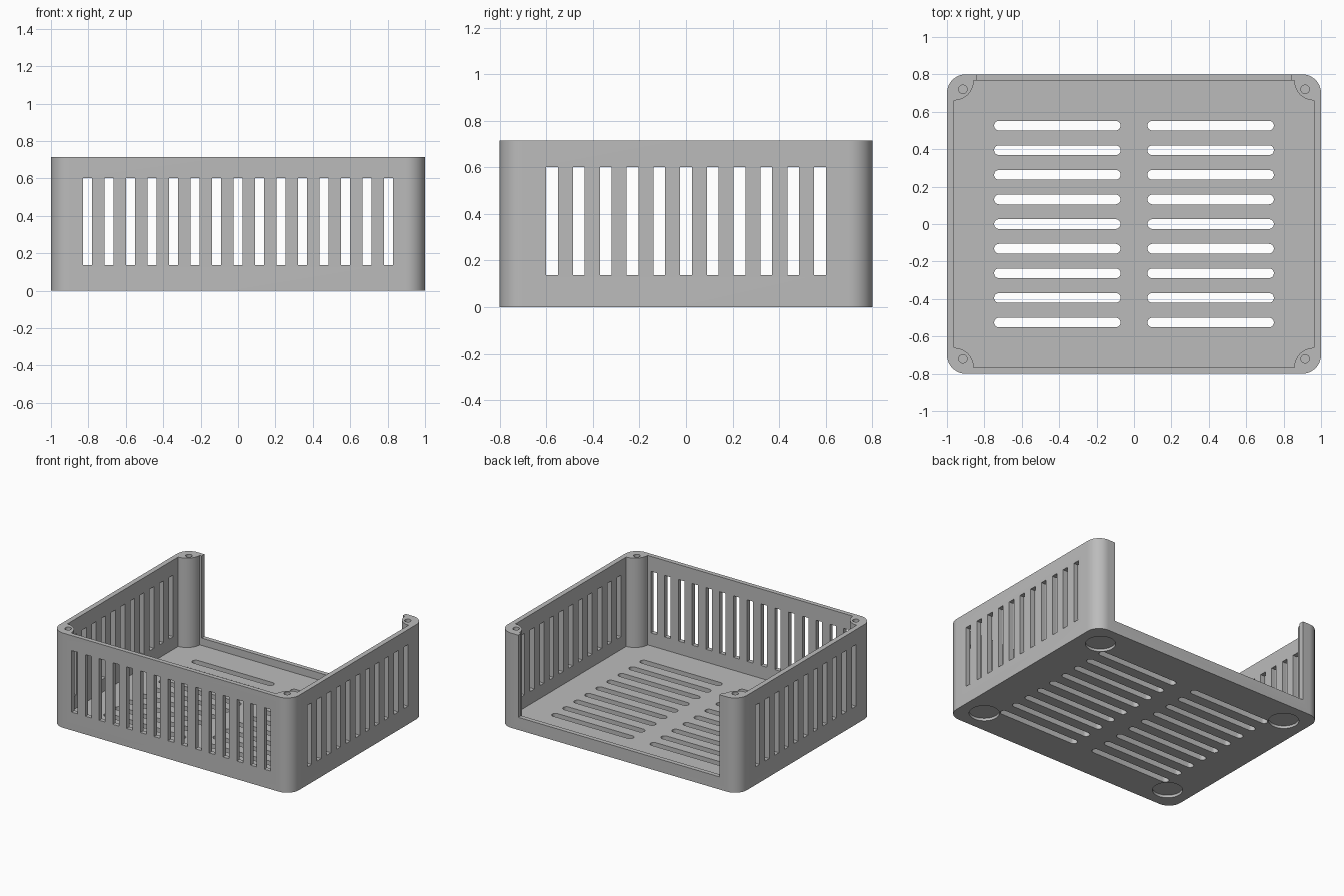
import bpy, bmesh, math

default = bpy.data.objects.get("Cube")
if default:
    bpy.data.objects.remove(default, do_unlink=True)

HALF_X, HALF_Y, HEIGHT = 1.0, 0.8, 0.715
WALL, FLOOR = 0.038, 0.04
CORNERS = ((1, 1), (-1, 1), (-1, -1), (1, -1))

grey = bpy.data.materials.new("plain grey")
grey.use_nodes = True
grey.diffuse_color = (0.5, 0.5, 0.5, 1)
grey.node_tree.nodes["Principled BSDF"].inputs["Base Color"].default_value = (0.5, 0.5, 0.5, 1)


def arc(cx, cy, r, start, end, steps):
    return [(cx + r * math.cos(math.radians(start + (end - start) * i / steps)),
             cy + r * math.sin(math.radians(start + (end - start) * i / steps)))
            for i in range(steps + 1)]


def rounded(cx, cy, hx, hy, r, steps=12):
    """Rectangle outline with convex round corners."""
    pts = []
    for i, (sx, sy) in enumerate(CORNERS):
        pts += arc(cx + sx * (hx - r), cy + sy * (hy - r), r, 90 * i, 90 * i + 90, steps)
    return pts


def slot_outline(cx, cy, hx, r):
    """Horizontal slot with half-round ends."""
    return arc(cx + hx - r, cy, r, -90, 90, 10) + arc(cx - hx + r, cy, r, 90, 270, 10)


def scooped(hx, hy, r, steps=16):
    """Rectangle outline whose corners are scooped inward, leaving round posts."""
    pts = []
    for i, (sx, sy) in enumerate(CORNERS):
        pts += arc(sx * hx, sy * hy, r, 270 + 90 * i, 180 + 90 * i, steps)
    return pts


def circle(cx, cy, r, steps=32):
    return arc(cx, cy, r, 0, 360, steps)[:-1]


def prism(bm, outline, z0, z1):
    bottom = [bm.verts.new((x, y, z0)) for x, y in outline]
    top = [bm.verts.new((x, y, z1)) for x, y in outline]
    bm.faces.new(bottom[::-1])
    bm.faces.new(top)
    for i in range(len(outline)):
        j = (i + 1) % len(outline)
        bm.faces.new((bottom[i], bottom[j], top[j], top[i]))


def block(bm, x0, x1, y0, y1, z0, z1):
    prism(bm, [(x0, y0), (x1, y0), (x1, y1), (x0, y1)], z0, z1)


def finish(bm, name):
    bmesh.ops.recalc_face_normals(bm, faces=bm.faces)
    mesh = bpy.data.meshes.new(name)
    bm.to_mesh(mesh)
    bm.free()
    mesh.materials.append(grey)
    obj = bpy.data.objects.new(name, mesh)
    bpy.context.collection.objects.link(obj)
    return obj


def cut(target, cutter):
    cutter.hide_render = True
    mod = target.modifiers.new("cut", "BOOLEAN")
    mod.operation, mod.solver, mod.object = "DIFFERENCE", "EXACT", cutter
    graph = bpy.context.evaluated_depsgraph_get()
    result = bpy.data.meshes.new_from_object(target.evaluated_get(graph))
    target.modifiers.clear()
    target.data = result
    bpy.data.objects.remove(cutter, do_unlink=True)


# Solid body with rounded vertical corners
bm = bmesh.new()
prism(bm, rounded(0, 0, HALF_X, HALF_Y, 0.1), 0, HEIGHT)
tray = finish(bm, "vented_tray")

# Cavity that leaves a screw post in each corner
bm = bmesh.new()
prism(bm, scooped(HALF_X - WALL, HALF_Y - WALL + 0.004, 0.105), FLOOR, 1)
cut(tray, finish(bm, "cavity_cutter"))

# Open back above a low sill
bm = bmesh.new()
block(bm, -0.84, 0.84, 0.7, 0.9, 0.095, 1)
cut(tray, finish(bm, "back_opening_cutter"))

# Wall slots, floor vents, screw holes and foot recesses
bm = bmesh.new()
SLOT, PITCH, LOW, HIGH = 0.025, 0.115, 0.137, 0.602
for i in range(-7, 8):
    block(bm, i * PITCH - SLOT, i * PITCH + SLOT, -0.9, -0.7, LOW, HIGH)
for side in (-1, 1):
    for i in range(-5, 6):
        x0, x1 = sorted((side * 0.93, side * 1.1))
        block(bm, x0, x1, i * PITCH - SLOT, i * PITCH + SLOT, LOW, HIGH)
    for i in range(-4, 5):
        prism(bm, slot_outline(side * 0.41, i * 0.1315, 0.338, 0.026), -0.1, 0.1)
for sx, sy in CORNERS:
    prism(bm, circle(sx * 0.915, sy * 0.72, 0.023, 24), 0.3, 1)
    prism(bm, circle(sx * 0.82, sy * 0.62, 0.104, 40), -0.1, 0.02)
cut(tray, finish(bm, "vent_cutter"))

# Smooth round surfaces, crisp edges
for face in tray.data.polygons:
    face.use_smooth = True
tray.data.set_sharp_from_angle(angle=math.radians(30))
